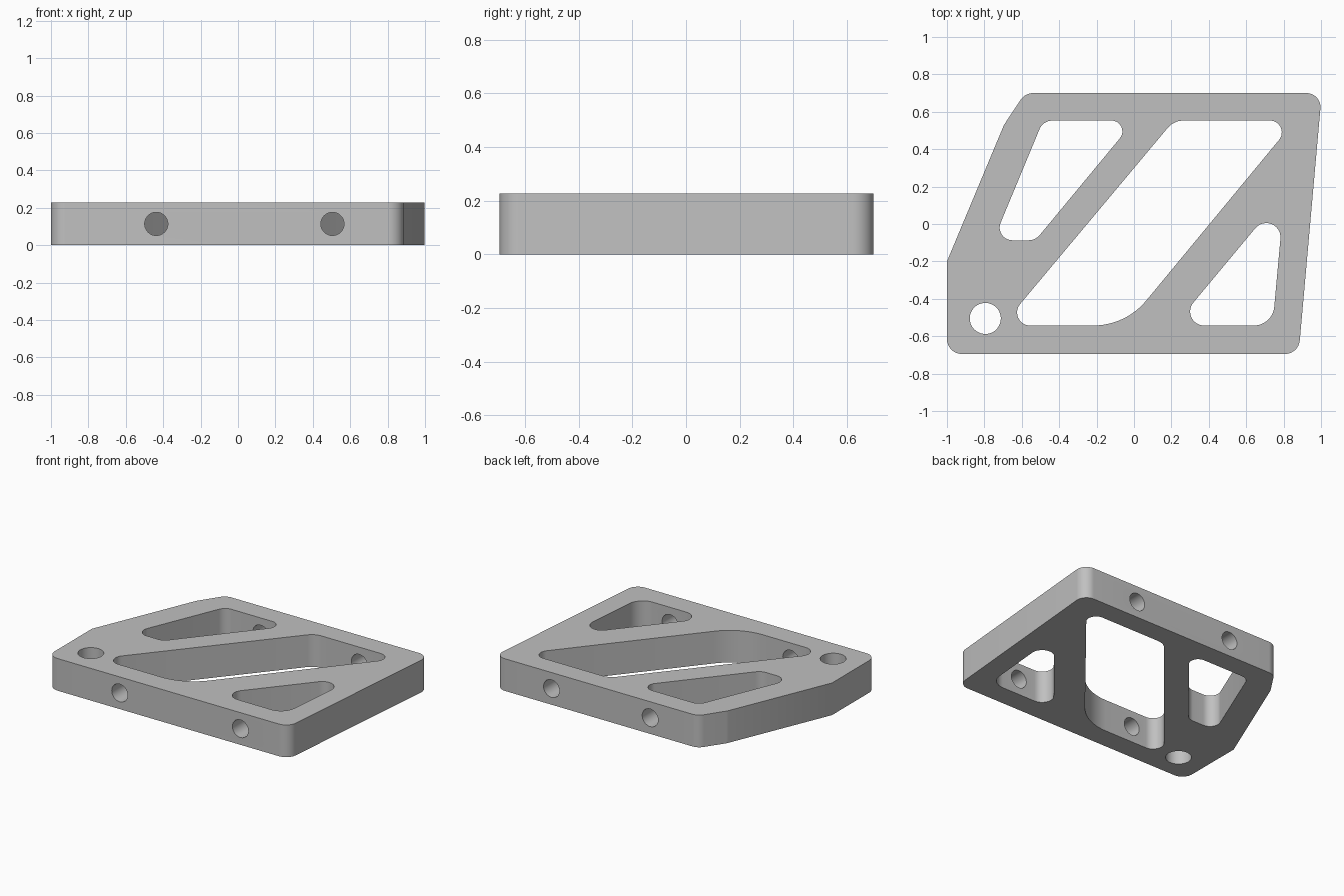
import bpy, bmesh, math
from mathutils import Vector, Matrix

HEIGHT = 0.227
cube = bpy.data.objects.get("Cube")
if cube:
    bpy.data.objects.remove(cube, do_unlink=True)

grey = bpy.data.materials.new("light_grey_metal")
grey.use_nodes = True
colour = (0.53, 0.53, 0.53, 1)
grey.diffuse_color = colour
grey.node_tree.nodes["Principled BSDF"].inputs["Base Color"].default_value = colour


def rounded(corners, steps=12):
    """Turn (x, y, radius) corners into a loop of points with fillets."""
    pts = []
    for i, (x, y, r) in enumerate(corners):
        p = Vector((x, y))
        a = (Vector(corners[i - 1][:2]) - p).normalized()
        b = (Vector(corners[(i + 1) % len(corners)][:2]) - p).normalized()
        if r == 0:
            pts.append(p)
            continue
        half = a.angle(b) / 2
        centre = p + (a + b).normalized() * r / math.sin(half)
        start = p + a * r / math.tan(half) - centre
        end = p + b * r / math.tan(half) - centre
        sweep = math.pi - 2 * half
        for k in range(steps + 1):
            t = k / steps * sweep
            pts.append(centre + (start * math.sin(sweep - t) + end * math.sin(t)) / math.sin(sweep))
    return pts


def prism(name, points, z0, z1):
    """Extrude a flat outline between two heights."""
    bm = bmesh.new()
    face = bm.faces.new([bm.verts.new((p.x, p.y, z0)) for p in points])
    ext = bmesh.ops.extrude_face_region(bm, geom=[face])
    top = [v for v in ext["geom"] if isinstance(v, bmesh.types.BMVert)]
    bmesh.ops.translate(bm, verts=top, vec=(0, 0, z1 - z0))
    bmesh.ops.recalc_face_normals(bm, faces=bm.faces)
    return finish(name, bm)


def cylinder(name, radius, depth, matrix):
    bm = bmesh.new()
    bmesh.ops.create_cone(bm, cap_ends=True, segments=48, radius1=radius,
                          radius2=radius, depth=depth, matrix=matrix)
    return finish(name, bm)


def finish(name, bm):
    mesh = bpy.data.meshes.new(name)
    bm.to_mesh(mesh)
    bm.free()
    mesh.materials.append(grey)
    obj = bpy.data.objects.new(name, mesh)
    bpy.context.collection.objects.link(obj)
    return obj


# Plate outline
plate = prism("bracket_plate", rounded([
    (-1, -0.695, 0.08), (0.88, -0.695, 0.08), (1.004, 0.7, 0.075),
    (-0.582, 0.7, 0.08), (-0.695, 0.53, 0.1), (-1, -0.2, 0)]), 0, HEIGHT)

# Three lightening windows
windows = {
    "back_window": [(-0.752, -0.087, 0.068), (-0.527, -0.087, 0.08),
                    (0.003, 0.553, 0.058), (-0.486, 0.553, 0.075)],
    "middle_window": [(-0.705, -0.543, 0.07), (-0.045, -0.543, 0.37),
                      (0.861, 0.553, 0.063), (0.213, 0.553, 0.11)],
    "front_window": [(0.215, -0.543, 0.075), (0.741, -0.543, 0.11), (0.805, 0.165, 0.076)],
}
cutters = [prism(n, rounded(c), -0.1, HEIGHT + 0.1) for n, c in windows.items()]

# Upright corner hole
cutters.append(cylinder("corner_hole", 0.083, 1, Matrix.Translation((-0.795, -0.505, 0))))

# Cross holes through the front and back rails
for x, y in [(-0.437, -0.64), (0.505, -0.64), (-0.21, 0.64), (0.56, 0.64)]:
    place = Matrix.Translation((x, y, HEIGHT / 2)) @ Matrix.Rotation(math.pi / 2, 4, "X")
    cutters.append(cylinder("rail_hole", 0.062, 0.3, place))

# Cut everything out of the plate
bpy.ops.object.select_all(action="DESELECT")
plate.select_set(True)
bpy.context.view_layer.objects.active = plate
for cutter in cutters:
    cutter.hide_render = True
    mod = plate.modifiers.new(cutter.name, "BOOLEAN")
    mod.operation = "DIFFERENCE"
    mod.solver = "EXACT"
    mod.object = cutter
    bpy.ops.object.modifier_apply(modifier=mod.name)
    bpy.data.objects.remove(cutter, do_unlink=True)

bpy.ops.object.shade_smooth_by_angle(angle=math.radians(25))
